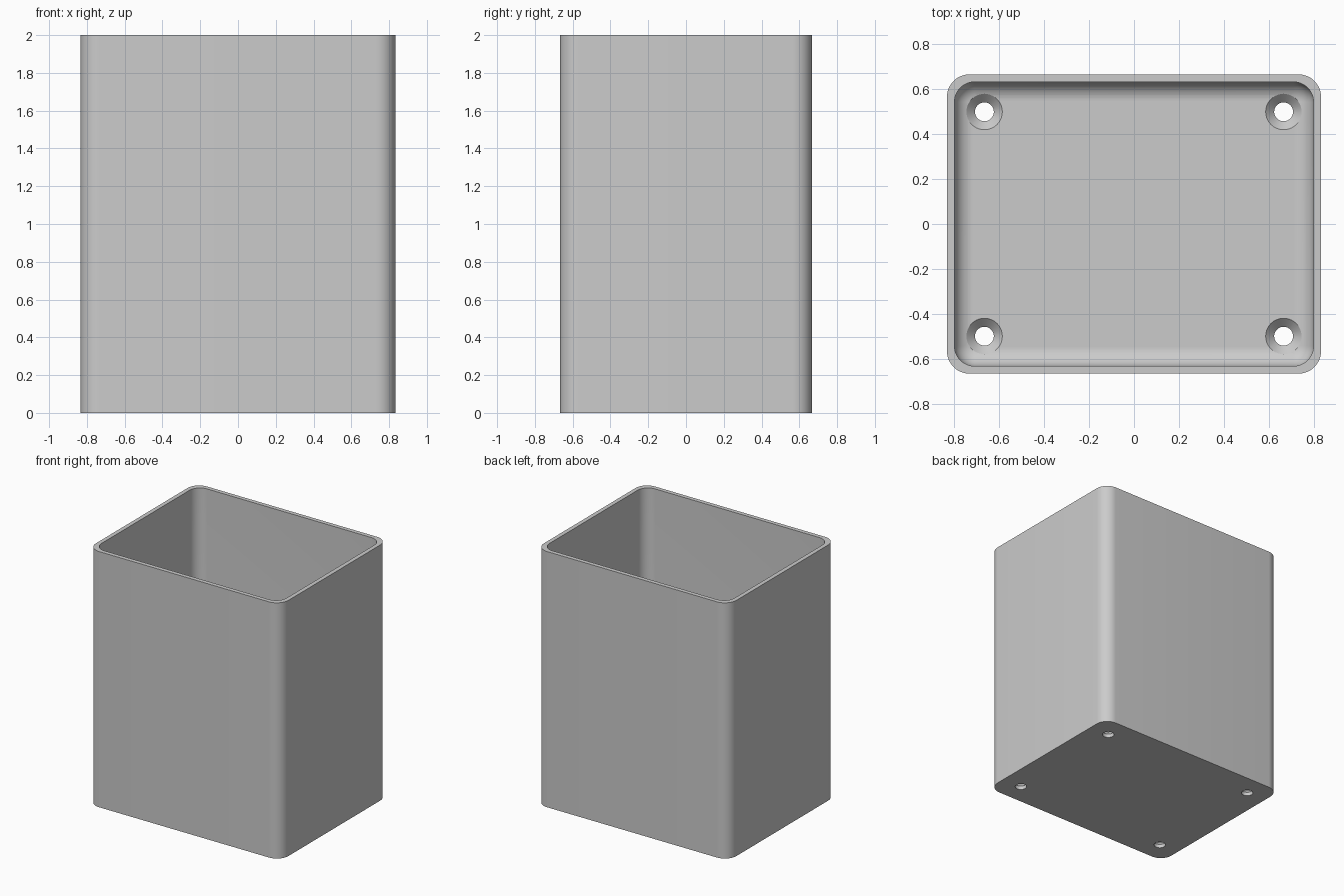
import bpy, bmesh, math

cube = bpy.data.objects.get("Cube")
if cube:
    bpy.data.objects.remove(cube, do_unlink=True)

W, D, H = 5 / 3, 4 / 3, 2.0
WALL, FLOOR = 1 / 30, 1 / 15
FILLET, CORNER_SEGS = 0.083, 12

grey = bpy.data.materials.new("plain grey")
grey.use_nodes = True
color = (0.6, 0.6, 0.6, 1)
grey.diffuse_color = color
grey.node_tree.nodes["Principled BSDF"].inputs["Base Color"].default_value = color


def make_object(name, bm):
    bmesh.ops.recalc_face_normals(bm, faces=bm.faces)
    mesh = bpy.data.meshes.new(name)
    bm.to_mesh(mesh)
    bm.free()
    mesh.materials.append(grey)
    obj = bpy.data.objects.new(name, mesh)
    bpy.context.collection.objects.link(obj)
    return obj


def rounded_ring(bm, inset, radius, z):
    """Loop of verts around a rounded rectangle."""
    ring = []
    for quarter, (sx, sy) in enumerate([(1, 1), (-1, 1), (-1, -1), (1, -1)]):
        cx, cy = W / 2 - inset - radius, D / 2 - inset - radius
        for i in range(CORNER_SEGS + 1):
            a = (quarter + i / CORNER_SEGS) * math.pi / 2
            ring.append(bm.verts.new((sx * cx + radius * math.cos(a),
                                      sy * cy + radius * math.sin(a), z)))
    return ring


def round_ring(bm, x, y, radius, z, n=40):
    turn = 2 * math.pi / n
    return [bm.verts.new((x + radius * math.cos(i * turn),
                          y + radius * math.sin(i * turn), z)) for i in range(n)]


def loft(bm, rings):
    """Skin consecutive loops and cap both ends."""
    for a, b in zip(rings, rings[1:]):
        for i in range(len(a)):
            j = (i + 1) % len(a)
            bm.faces.new((a[i], a[j], b[j], b[i]))
    bm.faces.new(rings[0])
    bm.faces.new(rings[-1])


# Open box: outer shell, rim, inner wall, floor fillet
bm = bmesh.new()
rings = [rounded_ring(bm, 0, 0.1, 0), rounded_ring(bm, 0, 0.1, H),
         rounded_ring(bm, WALL, 0.09, H)]
for i in range(11):
    a = i / 10 * math.pi / 2
    step = FILLET * (1 - math.cos(a))
    rings.append(rounded_ring(bm, WALL + step, 0.09 - step,
                              FLOOR + FILLET * (1 - math.sin(a))))
loft(bm, rings)
box = make_object("open_box", bm)

# Countersunk screw holes in the four corners of the floor
bm = bmesh.new()
for x in (-2 / 3, 2 / 3):
    for y in (-0.5, 0.5):
        profile = [(0.042, -0.1), (0.042, FLOOR - 0.038),
                   (0.08, FLOOR), (0.08, FLOOR + 0.12)]
        loft(bm, [round_ring(bm, x, y, r, z) for r, z in profile])
cutter = make_object("screw_hole_cutter", bm)

cut = box.modifiers.new("screw holes", 'BOOLEAN')
cut.operation = 'DIFFERENCE'
cut.solver = 'EXACT'
cut.object = cutter
bpy.context.view_layer.objects.active = box
box.select_set(True)
cutter.select_set(False)
bpy.ops.object.modifier_apply(modifier=cut.name)
bpy.data.objects.remove(cutter, do_unlink=True)

bpy.ops.object.shade_smooth_by_angle(angle=math.radians(30))
